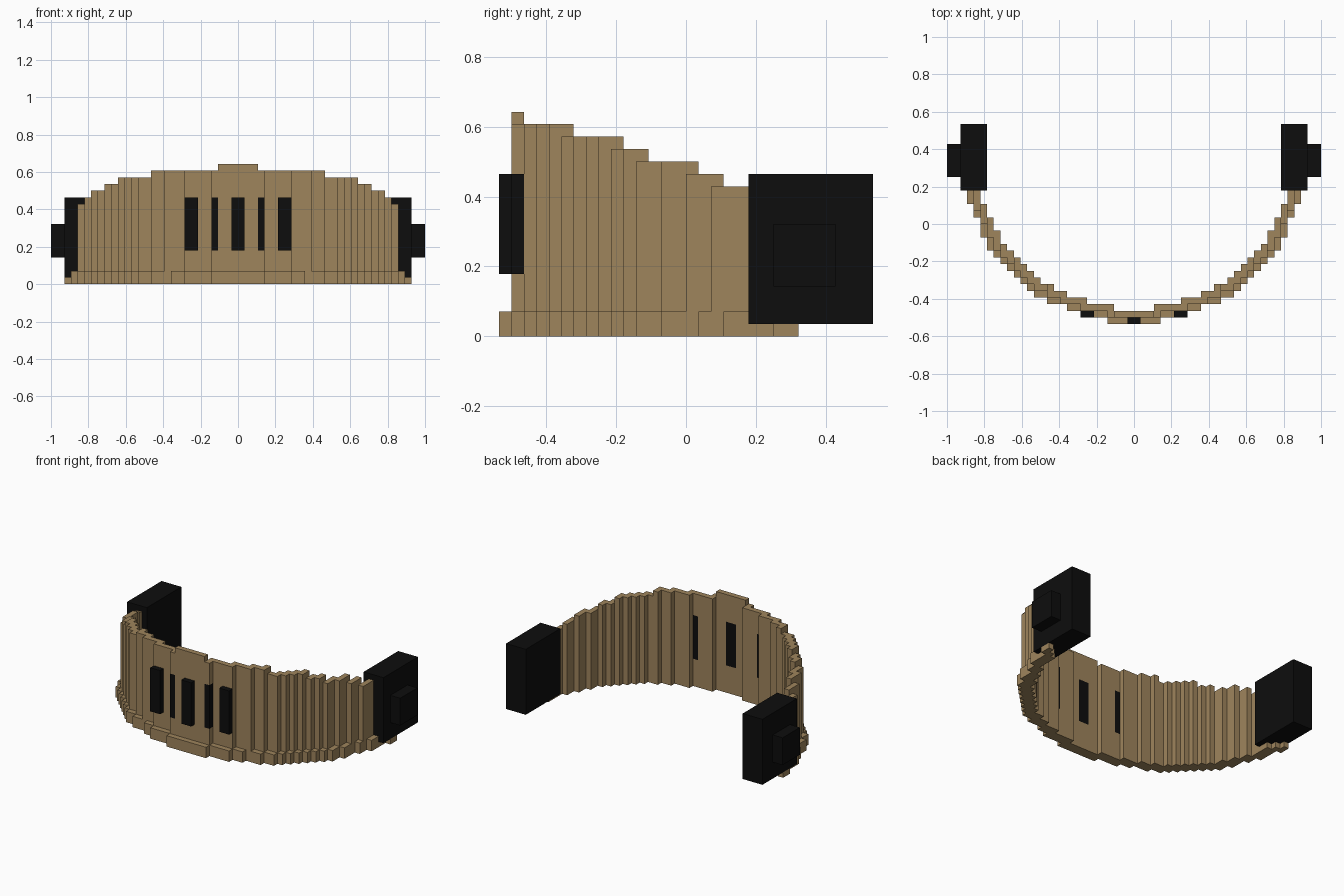
import bpy, bmesh

if "Cube" in bpy.data.objects:
    bpy.data.objects.remove(bpy.data.objects["Cube"])

U = 1 / 28  # block size: the whole model sits on this grid


def material(name, rgb):
    m = bpy.data.materials.new(name)
    m.diffuse_color = (*rgb, 1)
    m.use_nodes = True
    m.node_tree.nodes["Principled BSDF"].inputs["Base Color"].default_value = m.diffuse_color
    return m


tan = material("tan", (0.345, 0.233, 0.108))
black = material("black", (0.004, 0.004, 0.004))


def build(name, boxes, mat):
    """One object from boxes (x0, x1, y0, y1, z0, z1) in grid units."""
    bm = bmesh.new()
    for x0, x1, y0, y1, z0, z1 in boxes:
        verts = bmesh.ops.create_cube(bm, size=1)["verts"]
        for v in verts:
            v.co = (U * (x1 if v.co.x > 0 else x0),
                    U * (y1 if v.co.y > 0 else y0),
                    U * (z1 if v.co.z > 0 else z0))
    mesh = bpy.data.meshes.new(name)
    bm.to_mesh(mesh)
    bm.free()
    mesh.materials.append(mat)
    obj = bpy.data.objects.new(name, mesh)
    bpy.context.collection.objects.link(obj)


def both(box):
    """Mirror a box in x; a box touching the middle becomes one wide box."""
    x0, x1, *rest = box
    if x0 == 0:
        return [(-x1, x1, *rest)]
    return [box, (-x1, -x0, *rest)]


# Curved band, one grid row each: y, wall start x, wall end x, rim end x
ROWS = [(-15, 0, 0, 4), (-14, 0, 4, 8), (-13, 3, 8, 10), (-12, 7, 11, 13),
        (-11, 10, 13, 15), (-10, 12, 15, 16), (-9, 14, 16, 17),
        (-8, 15, 17, 18), (-7, 16, 18, 19), (-6, 17, 19, 20),
        (-5, 18, 20, 21), (-4, 19, 21, 22), (-3, 20, 21, 22),
        (-2, 20, 22, 23), (-1, 21, 22, 23), (0, 21, 23, 23),
        (1, 22, 23, 24), (2, 22, 24, 24), (3, 23, 24, 25), (4, 23, 24, 25)]

# Wall height drops in steps towards the sides
STEPS = [(3, 18), (13, 17), (18, 16), (20, 15), (22, 14), (23, 13), (24, 12)]
OPEN = {(0, -14), (3, -14), (6, -13)}  # wall cells replaced by slots
SLOT_Z = (5, 13)


def top(x):
    return next(z for limit, z in STEPS if x < limit)


wall, rim = [], []
for y, a, b, r in ROWS:
    start = a
    for x in range(a, b):
        key = (top(x), (x, y) in OPEN)
        last = x + 1 == b
        if last or (top(x + 1), (x + 1, y) in OPEN) != key:
            spans = [(0, key[0])]
            if key[1]:
                spans = [(0, SLOT_Z[0]), (SLOT_Z[1], key[0])]
            for z0, z1 in spans:
                wall += both((start, x + 1, y, y + 1, z0, z1))
            start = x + 1
    if r > b:
        rim += both((b, r, y, y + 1, 0, 2))

# Low rim ends tucked under the side pads
for box in [(23, 25, 5, 7, 0, 1), (24, 26, 7, 8, 0, 1), (25, 26, 8, 9, 0, 1)]:
    rim += both(box)

build("curved_band", wall, tan)
build("bottom_rim", rim, tan)

# Dark slots in the front
build("centre_slot", [(-1, 1, -15, -13, *SLOT_Z)], black)
build("narrow_slots", both((3, 4, -14, -13, *SLOT_Z)), black)
build("outer_slots", both((6, 8, -14, -13, *SLOT_Z))
      + both((6, 7, -13, -12, *SLOT_Z)), black)

# Side pads with raised knobs
build("side_pads", both((22, 26, 5, 15, 1, 13)), black)
build("side_knobs", both((26, 28, 7, 12, 4, 9)), black)
